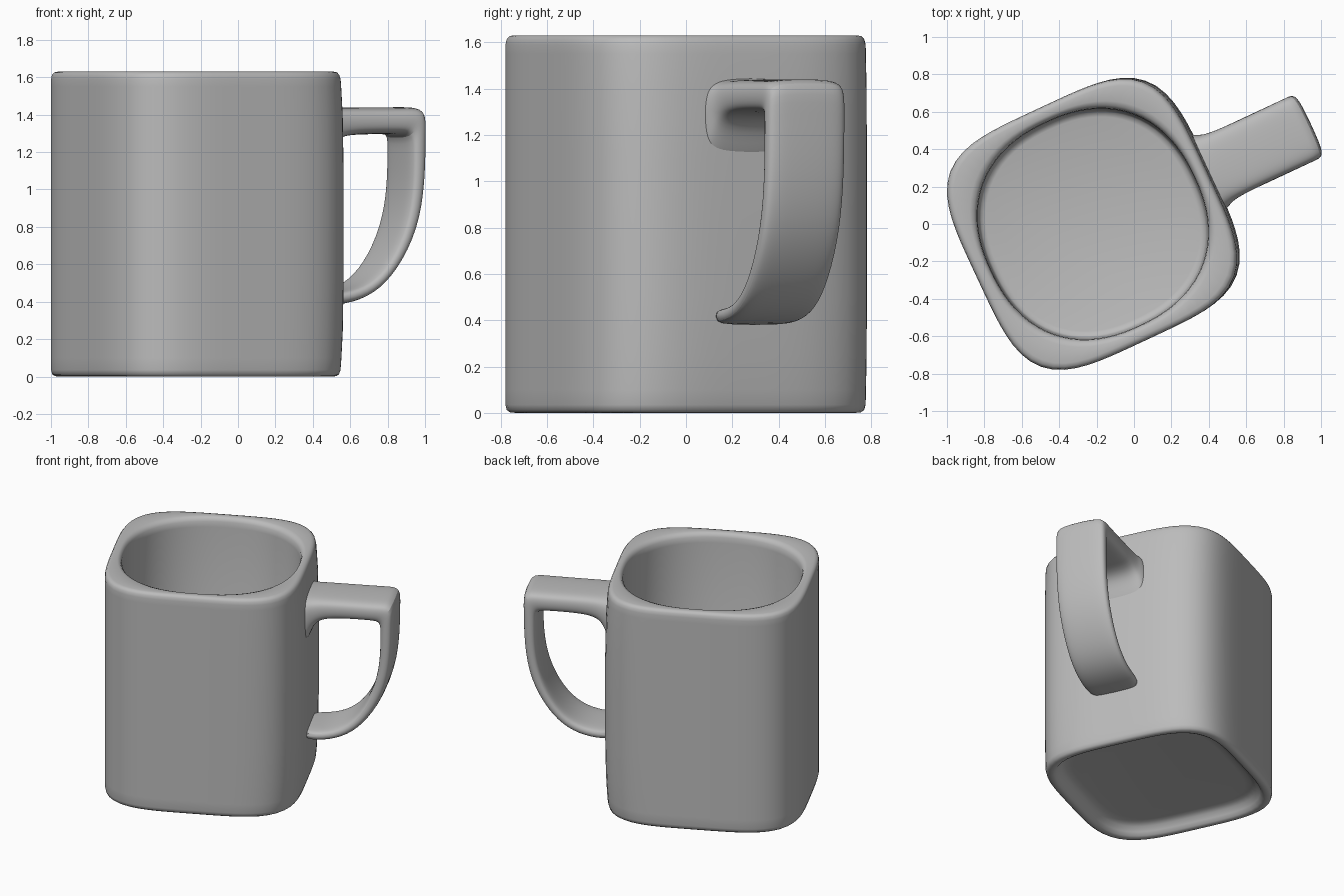
import bpy, bmesh, math
from mathutils import Matrix

cube = bpy.data.objects.get("Cube")
if cube:
    bpy.data.objects.remove(cube)

glaze = bpy.data.materials.new("grey_glaze")
glaze.use_nodes = True
glaze.diffuse_color = (0.5, 0.5, 0.5, 1)
glaze.node_tree.nodes["Principled BSDF"].inputs["Base Color"].default_value = (0.5, 0.5, 0.5, 1)

# The mug is turned so its handle points to the left and slightly back
PLACE = Matrix.Translation((-0.22, 0, 0)) @ Matrix.Rotation(math.radians(25), 4, "Z")
HEIGHT = 1.63
SIDES = 80


def soft_square(half, power, z):
    """Ring of points on a superellipse; a higher power is squarer."""
    points = []
    for k in range(SIDES):
        a = k * math.tau / SIDES
        c, s = math.cos(a), math.sin(a)
        reach = half / (abs(c) ** power + abs(s) ** power) ** (1 / power)
        x, y = reach * c, reach * s
        # outer wall on the handle side draws in slightly at top and foot
        if x > 0 and power > 3.5:
            x *= 1.01 - 0.035 * (2 * z / HEIGHT - 1) ** 4
        points.append((x, y, z))
    return points


def skin(name, rings):
    """Bridge consecutive rings, cap both ends and place the part."""
    bm = bmesh.new()
    loops = [[bm.verts.new(p) for p in ring] for ring in rings]
    for low, high in zip(loops, loops[1:]):
        for i in range(len(low)):
            j = (i + 1) % len(low)
            bm.faces.new((low[i], low[j], high[j], high[i]))
    bm.faces.new(loops[0][::-1])
    bm.faces.new(loops[-1])
    bmesh.ops.recalc_face_normals(bm, faces=bm.faces)
    mesh = bpy.data.meshes.new(name)
    bm.to_mesh(mesh)
    bm.free()
    mesh.materials.append(glaze)
    obj = bpy.data.objects.new(name, mesh)
    obj.matrix_world = PLACE
    bpy.context.collection.objects.link(obj)
    bpy.ops.object.select_all(action="DESELECT")
    obj.select_set(True)
    bpy.context.view_layer.objects.active = obj
    bpy.ops.object.shade_smooth_by_angle(angle=math.radians(50))
    return obj


# Cup: recessed underside, outer wall, rounded rim, inner wall, floor
cup_profile = [
    (0.52, 4, 0.08), (0.56, 4, 0.076), (0.59, 4, 0.06), (0.61, 4, 0.03),
    (0.625, 4, 0.008), (0.642, 4, 0), (0.665, 4, 0.002), (0.678, 4, 0.012),
    (0.683, 4, 0.035), (0.683, 4, 0.1), (0.683, 4, 0.25), (0.683, 4, 0.5),
    (0.683, 4, 0.815), (0.683, 4, 1.1), (0.683, 4, 1.4), (0.683, 4, 1.55),
    (0.683, 4, 1.59), (0.679, 4, 1.612), (0.669, 4, 1.626), (0.652, 4, HEIGHT),
    (0.626, 2.5, HEIGHT), (0.61, 2.4, 1.622), (0.601, 2.3, 1.60), (0.597, 2.3, 1.56),
    (0.59, 2.3, 0.17), (0.58, 2.3, 0.148), (0.555, 2.3, 0.14),
]
skin("cup", [soft_square(*row) for row in cup_profile])

# Handle strap: outer x, z, inner x, z and half width along its path
strap_path = [
    (0.62, 1.45, 0.62, 1.02, 0.24), (0.69, 1.445, 0.69, 1.11, 0.22),
    (0.72, 1.44, 0.72, 1.215, 0.20), (0.78, 1.44, 0.78, 1.283, 0.188),
    (0.95, 1.44, 0.95, 1.295, 0.185), (1.18, 1.44, 1.12, 1.295, 0.187),
    (1.287, 1.445, 1.182, 1.29, 0.187), (1.282, 1.32, 1.182, 1.20, 0.187),
    (1.28, 1.05, 1.182, 1.02, 0.187), (1.237, 0.78, 1.148, 0.81, 0.187),
    (1.106, 0.555, 1.05, 0.61, 0.187), (0.975, 0.435, 0.93, 0.498, 0.187),
    (0.82, 0.38, 0.79, 0.455, 0.187), (0.62, 0.375, 0.62, 0.455, 0.187),
]


def strap_section(ox, oz, ix, iz, width):
    """Softly squared oval between the outer and inner edge points."""
    points = []
    for k in range(16):
        a = k * math.tau / 16
        c, s = (math.copysign(abs(v) ** 0.55, v) for v in (math.cos(a), math.sin(a)))
        t = 0.5 + 0.5 * s
        points.append((ix + (ox - ix) * t, width * c - 0.01, iz + (oz - iz) * t))
    return points


handle = skin("handle", [strap_section(*row) for row in strap_path])
smooth = handle.modifiers.new("smooth", "SUBSURF")
smooth.levels = smooth.render_levels = 2
